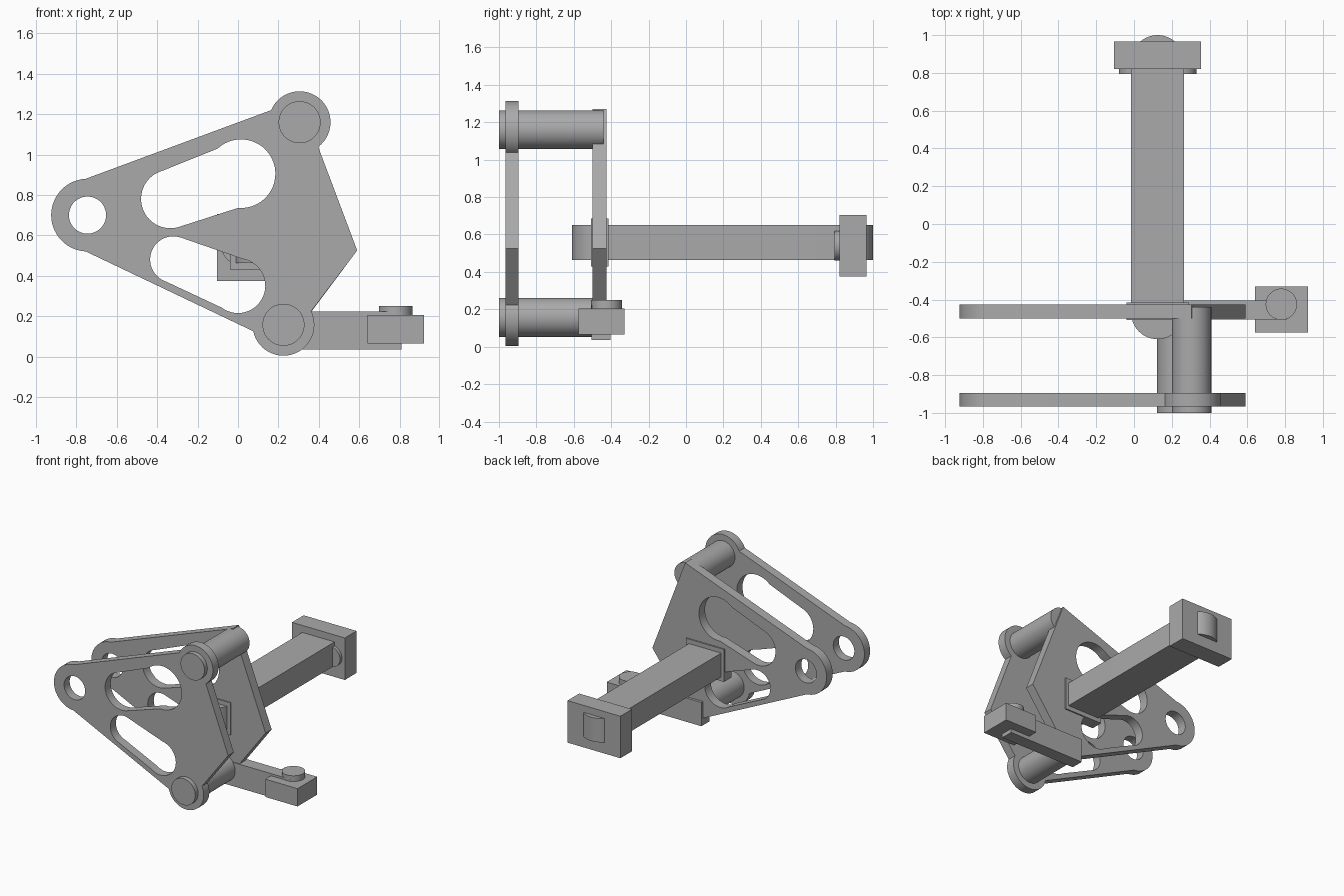
import bpy, bmesh
from math import radians, cos, sin, pi

cube = bpy.data.objects.get("Cube")
if cube:
    bpy.data.objects.remove(cube, do_unlink=True)

grey = bpy.data.materials.new("machined_grey")
grey.use_nodes = True
GREY = (0.4, 0.4, 0.4, 1)
grey.diffuse_color = GREY
grey.node_tree.nodes["Principled BSDF"].inputs["Base Color"].default_value = GREY


def finish(obj):
    """Give the part its material and smooth its round sides."""
    obj.data.materials.clear()
    obj.data.materials.append(grey)
    bpy.ops.object.select_all(action="DESELECT")
    obj.select_set(True)
    bpy.context.view_layer.objects.active = obj
    bpy.ops.object.shade_smooth_by_angle(angle=radians(30))
    return obj


def arc(centre, r, start, end, n=28):
    """Points on an arc, angles in degrees."""
    angles = [radians(start + (end - start) * i / n) for i in range(n + 1)]
    return [(centre[0] + r * cos(a), centre[1] + r * sin(a)) for a in angles]


def profile(name, loops, low, high, upright=True):
    """Extrude an outline with holes along y (upright) or along z."""
    curve = bpy.data.curves.new(name, "CURVE")
    curve.dimensions = "2D"
    curve.fill_mode = "BOTH"
    curve.extrude = (high - low) / 2
    for loop in loops:
        spline = curve.splines.new("POLY")
        spline.points.add(len(loop) - 1)
        for point, (u, v) in zip(spline.points, loop):
            point.co = (u, v, 0, 1)
        spline.use_cyclic_u = True
    source = bpy.data.objects.new(name + "_outline", curve)
    bpy.context.collection.objects.link(source)
    bpy.context.view_layer.update()
    mesh = bpy.data.meshes.new_from_object(
        source.evaluated_get(bpy.context.evaluated_depsgraph_get()))
    bpy.data.objects.remove(source, do_unlink=True)
    # weld the caps to the walls and stand the plate up
    bm = bmesh.new()
    bm.from_mesh(mesh)
    bmesh.ops.remove_doubles(bm, verts=bm.verts, dist=0.0005)
    middle = (low + high) / 2
    for v in bm.verts:
        x, y, z = v.co
        v.co = (x, middle - z, y) if upright else (x, y, z + middle)
    bmesh.ops.recalc_face_normals(bm, faces=bm.faces)
    bm.to_mesh(mesh)
    bm.free()
    obj = bpy.data.objects.new(name, mesh)
    bpy.context.collection.objects.link(obj)
    return finish(obj)


def box(name, low, high):
    bpy.ops.mesh.primitive_cube_add(size=1)
    obj = bpy.context.object
    obj.name = name
    for v in obj.data.vertices:
        v.co = [l + (h - l) * (c + 0.5) for l, h, c in zip(low, high, v.co)]
    return finish(obj)


def cylinder(name, r, centre, depth, along_y=False):
    bpy.ops.mesh.primitive_cylinder_add(
        vertices=48, radius=r, depth=depth, location=centre,
        rotation=(pi / 2 if along_y else 0, 0, 0))
    obj = bpy.context.object
    obj.name = name
    return finish(obj)


# Shared layout of the side plates
PIVOT, TOP, BOTTOM = (-0.745, 0.70), (0.305, 1.16), (0.225, 0.157)
NOSE = (0.59, 0.525)
pivot_lobe = arc(PIVOT, 0.18, 93, 267)
holes = [
    arc(PIVOT, 0.092, 0, 350, 35),
    arc((0.015, 0.905), 0.17, -95, 133) + arc((-0.335, 0.78), 0.145, 105, 290),
    arc((0, 0.35), 0.135, -127, 81) + arc((-0.32, 0.48), 0.115, 70, 252),
]

# Front plate has round lobes at the pins, the rear plate has sharp corners
front_outline = (arc(TOP, 0.153, -53, 157) + pivot_lobe
                 + arc(BOTTOM, 0.153, 192, 386) + [NOSE])
rear_outline = [(0.305, 1.27)] + pivot_lobe + [(0.235, 0.05), NOSE]
profile("front_plate", [front_outline] + holes, -0.965, -0.895)
profile("rear_plate", [rear_outline] + holes, -0.50, -0.425)

# Pins joining the plates
for name, (x, z) in (("upper_pin", TOP), ("lower_pin", BOTTOM)):
    cylinder(name, 0.104, (x, -0.72, z), 0.56, along_y=True)

# Long bar with rounded ends, its flange and end block
X = 0.125
bar = arc((X, 0.86), 0.14, 0, 180) + arc((X, -0.47), 0.14, 180, 360)
profile("long_bar", [bar], 0.463, 0.65, upright=False)
box("bar_flange", (-0.04, -0.508, 0.43), (0.29, -0.415, 0.685))
box("bar_end_block", (-0.105, 0.82, 0.375), (0.355, 0.965, 0.705))
collar = arc((0.25, 0.54), 0.08, -90, 90) + arc((0, 0.54), 0.08, 90, 270)
profile("bar_collar", [collar], 0.795, 0.84)

# Side arm with its block and round button
box("side_arm", (0.15, -0.505, 0.035), (0.81, -0.405, 0.222))
box("arm_end_block", (0.64, -0.575, 0.065), (0.92, -0.33, 0.205))
cylinder("arm_button", 0.083, (0.78, -0.425, 0.22), 0.06)
